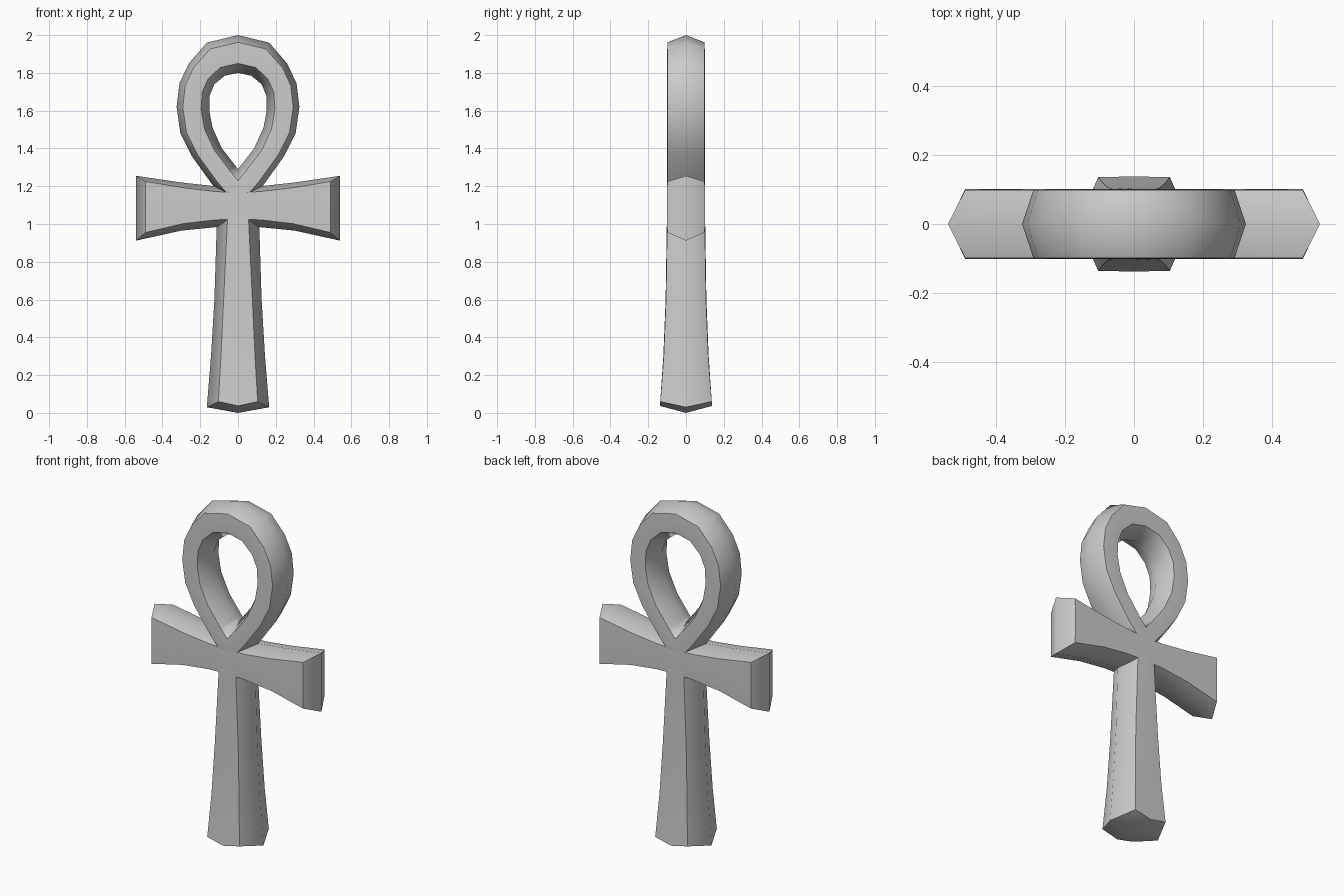
import bpy, bmesh, math
from mathutils import Vector

if "Cube" in bpy.data.objects:
    bpy.data.objects.remove(bpy.data.objects["Cube"])

stone = bpy.data.materials.new("plain grey")
stone.diffuse_color = (0.6, 0.6, 0.6, 1)
stone.use_nodes = True
stone.node_tree.nodes["Principled BSDF"].inputs["Base Color"].default_value = stone.diffuse_color


def row(a, b, fa, fb, d, mid=None):
    """Eight-point section: side ridges a, b at y=0, front edges fa, fb at y=-d, mirrored at the back."""
    m = mid or ((fa[0] + fb[0]) / 2, (fa[1] + fb[1]) / 2)
    front = [(fa, d), (m, d + 0.002), (fb, d)]
    pts = [(a[0], 0, a[1])]
    pts += [(p[0], -y, p[1]) for p, y in front]
    pts += [(b[0], 0, b[1])]
    pts += [(p[0], y, p[1]) for p, y in reversed(front)]
    return pts


def loft(name, rows, tip=None, mirror=False):
    bm = bmesh.new()
    rings = [[bm.verts.new(p) for p in r] for r in rows]
    n = len(rings[0])
    for r, s in zip(rings, rings[1:]):
        for i in range(n):
            j = (i + 1) % n
            bm.faces.new((r[i], r[j], s[j], s[i]))
    if tip:
        c = bm.verts.new(tip)
        for i in range(n):
            bm.faces.new((rings[-1][i], rings[-1][(i + 1) % n], c))
    bmesh.ops.recalc_face_normals(bm, faces=bm.faces[:])
    me = bpy.data.meshes.new(name)
    bm.to_mesh(me)
    bm.free()
    me.materials.append(stone)
    ob = bpy.data.objects.new(name, me)
    bpy.context.collection.objects.link(ob)
    bpy.ops.object.select_all(action='DESELECT')
    ob.select_set(True)
    bpy.context.view_layer.objects.active = ob
    bpy.ops.object.shade_smooth_by_angle(angle=math.radians(55))
    if mirror:
        ob.modifiers.new("mirror", 'MIRROR')
    return ob


# Teardrop loop: outer and inner ridge points of the right half
pairs = [((0, 2.0), (0, 1.80)), ((.165, 1.96), (.07, 1.785)),
         ((.26, 1.85), (.125, 1.74)), ((.31, 1.745), (.15, 1.68)),
         ((.325, 1.62), (.152, 1.60)), ((.305, 1.48), (.135, 1.51)),
         ((.245, 1.36), (.085, 1.40)), ((.13, 1.20), (.015, 1.31)),
         ((0, 1.05), (0, 1.29))]
rows = []
for o, i in pairs:
    o, i = Vector(o), Vector(i)
    rows.append(row(o, i, o.lerp(i, .19), o.lerp(i, .75), .098))
loft("loop", rows, mirror=True)

# Flared cross arms: x, ridge top/bottom, front x, front top/bottom
arm = [(0, 1.19, .985, 0, 1.165, 1.025),
       (.12, 1.20, .983, .12, 1.172, 1.022),
       (.30, 1.22, .965, .29, 1.192, 1.002),
       (.54, 1.255, .912, .49, 1.225, .955)]
loft("cross_arms", [row((x, t), (x, b), (fx, ft), (fx, fb), .099)
                    for x, t, b, fx, ft, fb in arm], tip=(.54, 0, 1.083), mirror=True)

# Stem flaring to a pointed foot: z, ridge half-width, front z, front half-width, depth, front middle z
stem = [(1.15, .09, 1.15, .05, .098, 1.15), (.98, .113, .98, .058, .100, .98),
        (.60, .125, .60, .076, .106, .60), (.30, .143, .30, .09, .118, .30),
        (.03, .165, .06, .104, .136, .037)]
loft("stem", [row((-r, z), (r, z), (-f, fz), (f, fz), d, (0, mz))
              for z, r, fz, f, d, mz in stem], tip=(0, 0, 0))
